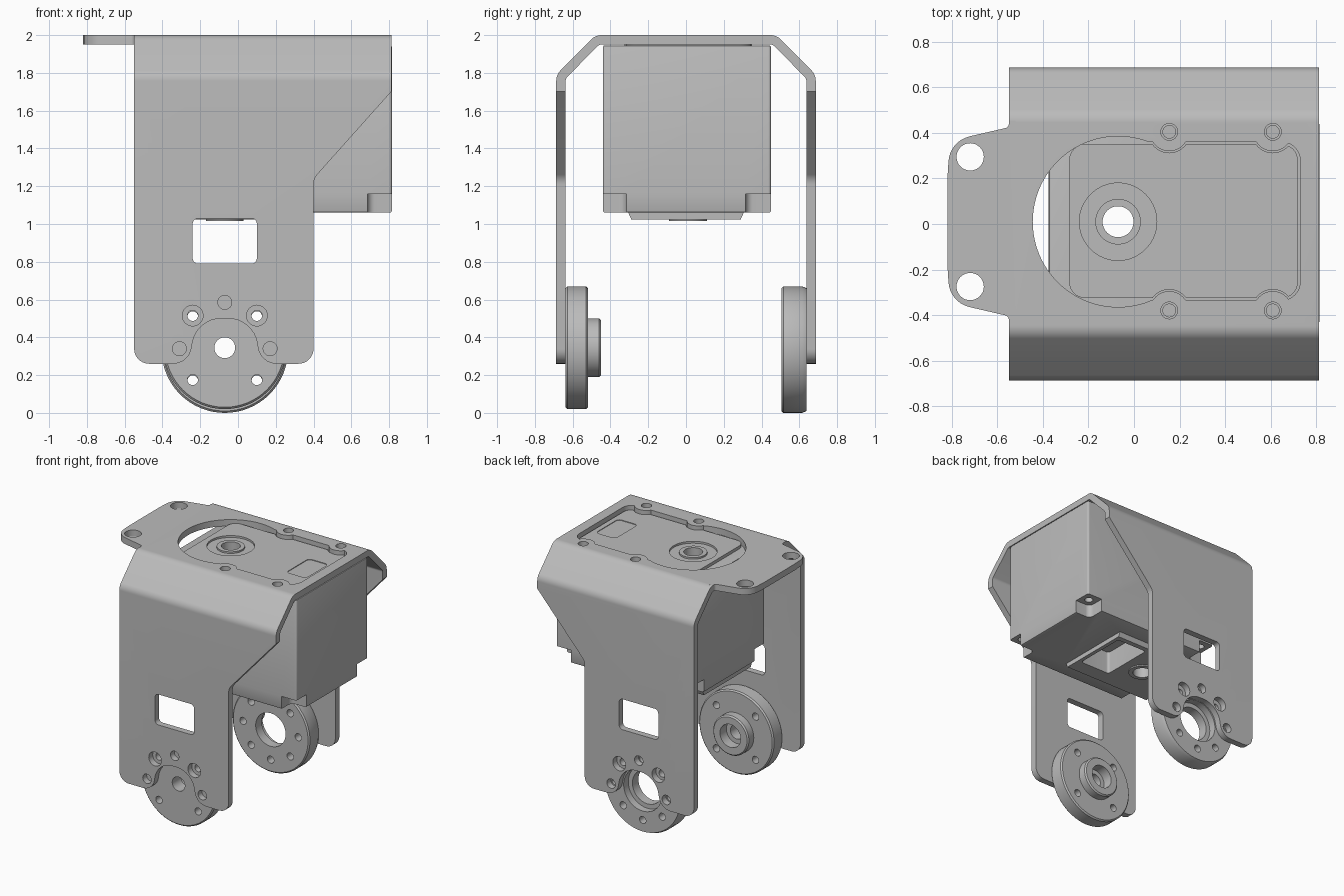
import bpy, bmesh, math
from mathutils import Vector

cube = bpy.data.objects.get("Cube")
if cube:
    bpy.data.objects.remove(cube, do_unlink=True)

grey = bpy.data.materials.new("satin grey")
grey.use_nodes = True
tone = (0.5, 0.5, 0.5, 1)
grey.diffuse_color = tone
grey.node_tree.nodes["Principled BSDF"].inputs["Base Color"].default_value = tone


def add_object(name, bm):
    bmesh.ops.recalc_face_normals(bm, faces=bm.faces)
    mesh = bpy.data.meshes.new(name)
    bm.to_mesh(mesh)
    bm.free()
    mesh.materials.append(grey)
    ob = bpy.data.objects.new(name, mesh)
    bpy.context.collection.objects.link(ob)
    return ob


def rounded(corners, steps=8):
    """Outline from (u, v, radius) corners, each replaced by an arc."""
    out = []
    for i, (u, v, r) in enumerate(corners):
        p = Vector((u, v))
        if r == 0:
            out.append(p)
            continue
        a = (Vector(corners[i - 1][:2]) - p).normalized()
        b = (Vector(corners[(i + 1) % len(corners)][:2]) - p).normalized()
        half = a.angle(b) / 2
        c = p + (a + b).normalized() * (r / math.sin(half))
        start = p + a * (r / math.tan(half)) - c
        end = p + b * (r / math.tan(half)) - c
        sweep = math.pi - 2 * half
        for k in range(steps + 1):
            t = k / steps
            out.append(c + (start * math.sin((1 - t) * sweep)
                            + end * math.sin(t * sweep)) / math.sin(sweep))
    return out


def rect(u0, u1, v0, v1, r):
    return rounded([(u0, v0, r), (u1, v0, r), (u1, v1, r), (u0, v1, r)])


def circle(u, v, r, n=48):
    turn = 2 * math.pi / n
    return [(u + r * math.cos(i * turn), v + r * math.sin(i * turn)) for i in range(n)]


def prism(name, outline, axis, lo, hi):
    """Extrude an outline along an axis."""
    place = {"x": lambda u, v, t: (t, u, v),
             "y": lambda u, v, t: (u, t, v),
             "z": lambda u, v, t: (u, v, t)}[axis]
    bm = bmesh.new()
    ends = [[bm.verts.new(place(p[0], p[1], t)) for p in outline] for t in (lo, hi)]
    for ring in ends:
        bm.faces.new(ring)
    n = len(outline)
    for i in range(n):
        j = (i + 1) % n
        bm.faces.new((ends[0][i], ends[0][j], ends[1][j], ends[1][i]))
    return add_object(name, bm)


def lathe(name, profile, cx, cz, n=64):
    """Closed (radius, y) section turned round a y axis."""
    bm = bmesh.new()
    rings = []
    for i in range(n):
        a = 2 * math.pi * i / n
        rings.append([bm.verts.new((cx + r * math.cos(a), y, cz + r * math.sin(a)))
                      for r, y in profile])
    m = len(profile)
    for i in range(n):
        for k in range(m):
            q, s = rings[i], rings[(i + 1) % n]
            bm.faces.new((q[k], q[(k + 1) % m], s[(k + 1) % m], s[k]))
    return add_object(name, bm)


def bake(ob):
    mesh = bpy.data.meshes.new_from_object(
        ob.evaluated_get(bpy.context.evaluated_depsgraph_get()))
    ob.modifiers.clear()
    ob.data = mesh


def combine(ob, operation, tools):
    for tool in tools:
        mod = ob.modifiers.new("Boolean", "BOOLEAN")
        mod.operation, mod.object, mod.solver = operation, tool, "EXACT"
        bpy.context.view_layer.update()
        bake(ob)
        bpy.data.objects.remove(tool, do_unlink=True)


def drill(ob, spots, r, axis, lo, hi, n=24):
    combine(ob, "DIFFERENCE",
            [prism("cutter", circle(u, v, r, n), axis, lo, hi) for u, v in spots])


PX, PZ = -0.07, 0.34            # pivot of the swinging joint
HY = 0.01                       # servo shaft position across the bracket
screws = [(x, y) for x in (0.155, 0.61) for y in (0.405, -0.38)]

# Bent sheet bracket
W, T = 0.687, 0.05
outer = [(-W, 0.2, 0), (-W, 1.79, 0.08), (-0.48, 2, 0.08),
         (0.48, 2, 0.08), (W, 1.79, 0.08), (W, 0.2, 0)]
I = W - T
inner = [(I, 0.2, 0), (I, 1.77, 0.03), (0.46, 2 - T, 0.03),
         (-0.46, 2 - T, 0.03), (-I, 1.77, 0.03), (-I, 0.2, 0)]
bracket = prism("bracket", rounded(outer + inner), "x", -0.55, 0.812)

# Leg outline with arch and diagonal gusset
leg = rounded([(-0.55, 0.26, 0.08), (-0.26, 0.26, 0.1), (-0.22, 0.5, 0.155),
               (0.08, 0.5, 0.155), (0.12, 0.26, 0.1), (0.4, 0.26, 0.08),
               (0.4, 1.24, 0.08), (0.82, 1.71, 0), (0.82, 2.1, 0), (-0.56, 2.1, 0),
               (-0.56, 0.4, 0)][:1] + [(-0.26, 0.26, 0.1), (-0.22, 0.5, 0.155),
               (0.08, 0.5, 0.155), (0.12, 0.26, 0.1), (0.4, 0.26, 0.08),
               (0.4, 1.24, 0.08), (0.82, 1.71, 0), (0.82, 2.1, 0), (-0.55, 2.1, 0)])
combine(bracket, "INTERSECT", [prism("cutter", leg, "y", -1, 1)])

# Mounting tab
tab = rounded([(-0.6, -0.44, 0), (-0.52, -0.44, 0), (-0.52, 0.455, 0), (-0.55, 0.455, 0),
               (-0.55, 0.425, 0.02), (-0.81, 0.365, 0.12), (-0.82, 0.2, 0),
               (-0.82, -0.18, 0), (-0.81, -0.345, 0.12), (-0.55, -0.405, 0.02),
               (-0.55, -0.44, 0)][1:])
combine(bracket, "UNION", [prism("tab", tab, "z", 2 - T, 2)])
drill(bracket, [(-0.72, 0.295), (-0.72, -0.275)], 0.06, "z", 1.9, 2.1, 32)

# Servo opening in the top, leaving bosses round the screw holes
opening = prism("opening", circle(PX, HY, 0.375, 96), "z", 1.9, 2.1)
combine(opening, "UNION", [prism("cutter", rect(PX, 0.73, -0.335, 0.36, 0.08), "z", 1.9, 2.1)])
drill(opening, screws, 0.085, "z", 1.8, 2.2, 32)
combine(bracket, "DIFFERENCE", [opening])
drill(bracket, screws, 0.037, "z", 1.9, 2.1)

# Leg windows and bolt holes
combine(bracket, "DIFFERENCE",
        [prism("cutter", rect(-0.24, 0.1, 0.79, 1.03, 0.03), "y", -1, 1)])
drill(bracket, [(PX - 0.17, 0.515), (PX + 0.17, 0.515)], 0.055, "y", -1, 1)
drill(bracket, [(PX, 0.585), (PX - 0.24, PZ), (PX + 0.24, PZ)], 0.037, "y", -1, 1)

# Servo body
servo = prism("servo_body", rect(-0.375, 0.815, -0.44, 0.45, 0.015), "z", 1.06, 1.946)
bevel = servo.modifiers.new("Bevel", "BEVEL")
bevel.width, bevel.segments, bevel.limit_method = 0.01, 2, "ANGLE"
bevel.angle_limit = math.radians(60)
bpy.context.view_layer.update()
bake(servo)

# Screw pockets at the lower corners
for x0, x1 in ((-0.5, -0.245), (0.685, 0.95)):
    for y0, y1 in ((-0.6, -0.315), (0.315, 0.6)):
        combine(servo, "DIFFERENCE",
                [prism("cutter", rect(x0, x1, y0, y1, 0.04), "z", 1, 1.16)])
drill(servo, [(x, y) for x in (-0.31, 0.75) for y in (-0.375, 0.38)], 0.03, "z", 1.1, 1.25)
drill(servo, screws, 0.028, "z", 1.85, 2)

# Sloped lower cover
cover = prism("cover", [(-0.31, 1.07), (-0.29, 1.025), (0.29, 1.025), (0.31, 1.07)],
              "x", -0.36, 0.39)
combine(servo, "UNION", [cover, prism("boss", circle(PX, HY, 0.1), "z", 1.015, 1.1)])
combine(servo, "DIFFERENCE",
        [prism("cutter", rect(0.1, 0.36, -0.17, 0.25, 0.02), "z", 0.9, 1.2)])
drill(servo, [(PX, HY)], 0.068, "z", 0.9, 2.1, 48)

# Raised top cover with shaft recess and label panel
top = prism("servo_top_cover", rect(-0.285, 0.72, -0.325, 0.35, 0.07), "z", 1.94, 1.97)
drill(top, screws, 0.092, "z", 1.9, 2.1, 32)
drill(top, [(PX, HY)], 0.17, "z", 1.955, 2.1, 64)
drill(top, [(PX, HY)], 0.09, "z", 1.9, 2.1, 48)
combine(top, "DIFFERENCE",
        [prism("cutter", rect(0.51, 0.68, -0.13, 0.15, 0.03), "z", 1.965, 2.1)])

# Shaft collar
collar = prism("shaft_collar", circle(PX, HY, 0.1), "z", 1.9, 1.968)
drill(collar, [(PX, HY)], 0.068, "z", 1.8, 2.1, 48)

# Idler disc on the front leg
idler = lathe("idler_disc", [(0.055, -0.638), (0.315, -0.638), (0.325, -0.628),
              (0.325, -0.53), (0.315, -0.52), (0.155, -0.52), (0.155, -0.46),
              (0.145, -0.45), (0.09, -0.45), (0.09, -0.53), (0.055, -0.53)], PX, 0.345)
drill(idler, [(PX + a, 0.345 + b) for a in (-0.17, 0.17) for b in (-0.17, 0.17)],
      0.028, "y", -0.8, -0.4)

# Drive ring on the back leg
ring = lathe("drive_ring", [(0.13, 0.505), (0.325, 0.505), (0.335, 0.515), (0.335, 0.615),
             (0.325, 0.638), (0.165, 0.638), (0.165, 0.58), (0.13, 0.58)], PX, 0.335)
drill(ring, [(PX + 0.24 * math.cos(k * math.pi / 4), PZ + 0.24 * math.sin(k * math.pi / 4))
             for k in range(8)], 0.028, "y", 0.4, 0.8)

# Smooth curved walls, sharp edges kept
for ob in (bracket, servo, top, collar, idler, ring):
    bpy.ops.object.select_all(action="DESELECT")
    ob.select_set(True)
    bpy.context.view_layer.objects.active = ob
    bpy.ops.object.shade_smooth_by_angle(angle=math.radians(30))
